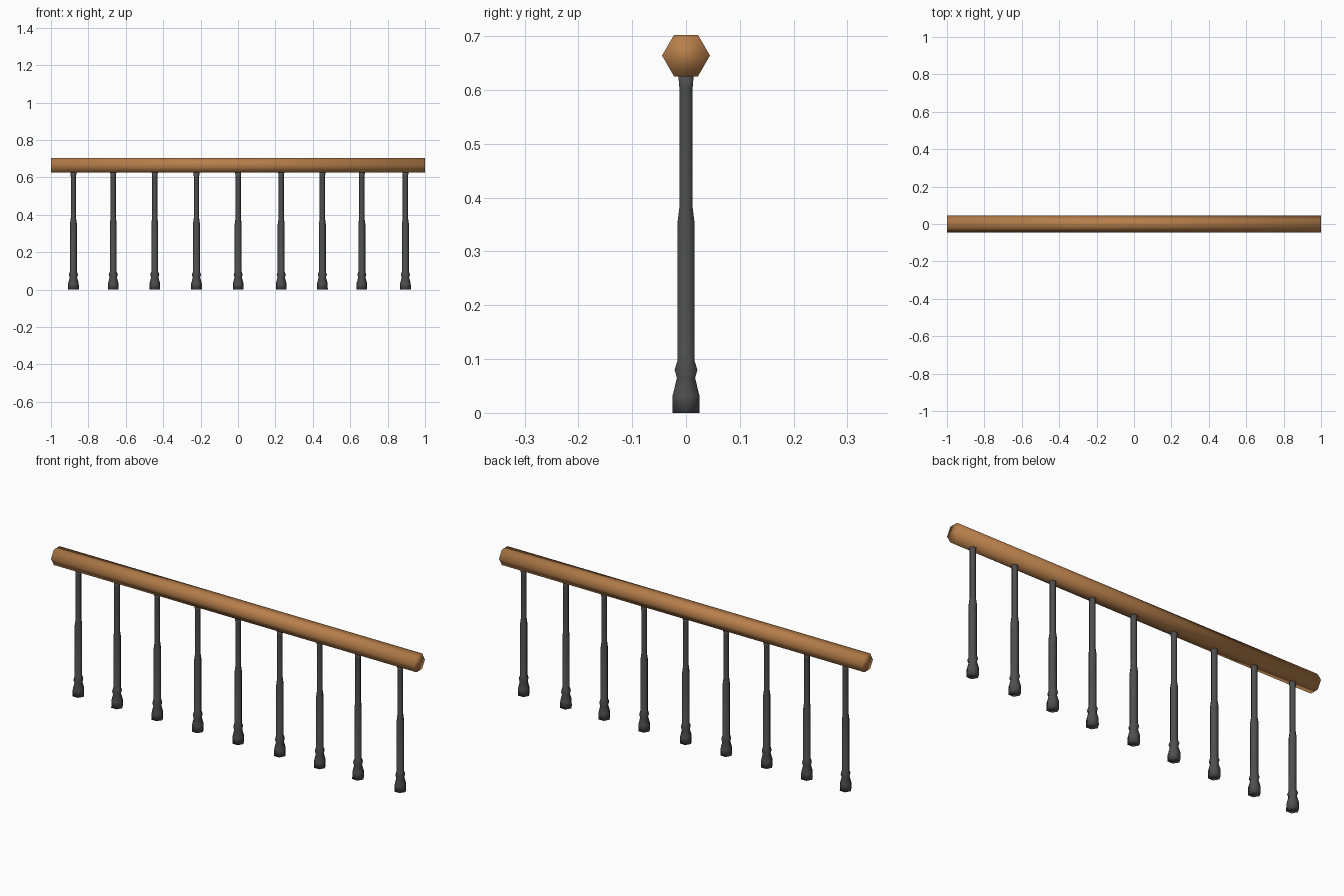
import bpy, bmesh, math

if "Cube" in bpy.data.objects:
    bpy.data.objects.remove(bpy.data.objects["Cube"])


def material(name, rgb):
    m = bpy.data.materials.new(name)
    m.diffuse_color = (*rgb, 1)
    m.use_nodes = True
    m.node_tree.nodes["Principled BSDF"].inputs["Base Color"].default_value = m.diffuse_color
    return m


wood = material("warm wood", (0.47, 0.21, 0.07))
iron = material("dark iron", (0.078, 0.078, 0.078))


def lathe(name, profile, mat, sides=6):
    """Smooth capped hexagonal turning around z, with corners on +x and -x."""
    bm = bmesh.new()
    rings = []
    for r, z in profile:
        rings.append([bm.verts.new((r * math.cos(math.tau * i / sides),
                                    r * math.sin(math.tau * i / sides), z))
                      for i in range(sides)])
    for a, b in zip(rings, rings[1:]):
        for i in range(sides):
            j = (i + 1) % sides
            bm.faces.new((a[i], a[j], b[j], b[i]))
    bm.faces.new(rings[0][::-1])
    bm.faces.new(rings[-1])
    for f in bm.faces:
        f.smooth = True
    me = bpy.data.meshes.new(name)
    bm.to_mesh(me)
    bm.free()
    me.materials.append(mat)
    ob = bpy.data.objects.new(name, me)
    bpy.context.collection.objects.link(ob)
    return ob


# Handrail: hexagonal bar lying along x, flat faces up and down
rail = lathe("handrail", [(0.0445, -1), (0.0445, 1)], wood)
rail.rotation_euler = (math.pi / 2, 0, math.pi / 2)
rail.location.z = 0.664

# Balusters: foot, collar, thick lower shaft, thin upper shaft, flared top
profile = [(0.029, 0), (0.0285, 0.033), (0.0195, 0.065), (0.0245, 0.08),
           (0.0185, 0.096), (0.0185, 0.352), (0.0142, 0.382),
           (0.0142, 0.604), (0.0165, 0.627)]
for n, x in enumerate((-0.88, -0.667, -0.445, -0.222, 0.001,
                       0.231, 0.451, 0.662, 0.895)):
    lathe(f"baluster_{n + 1}", profile, iron).location.x = x
